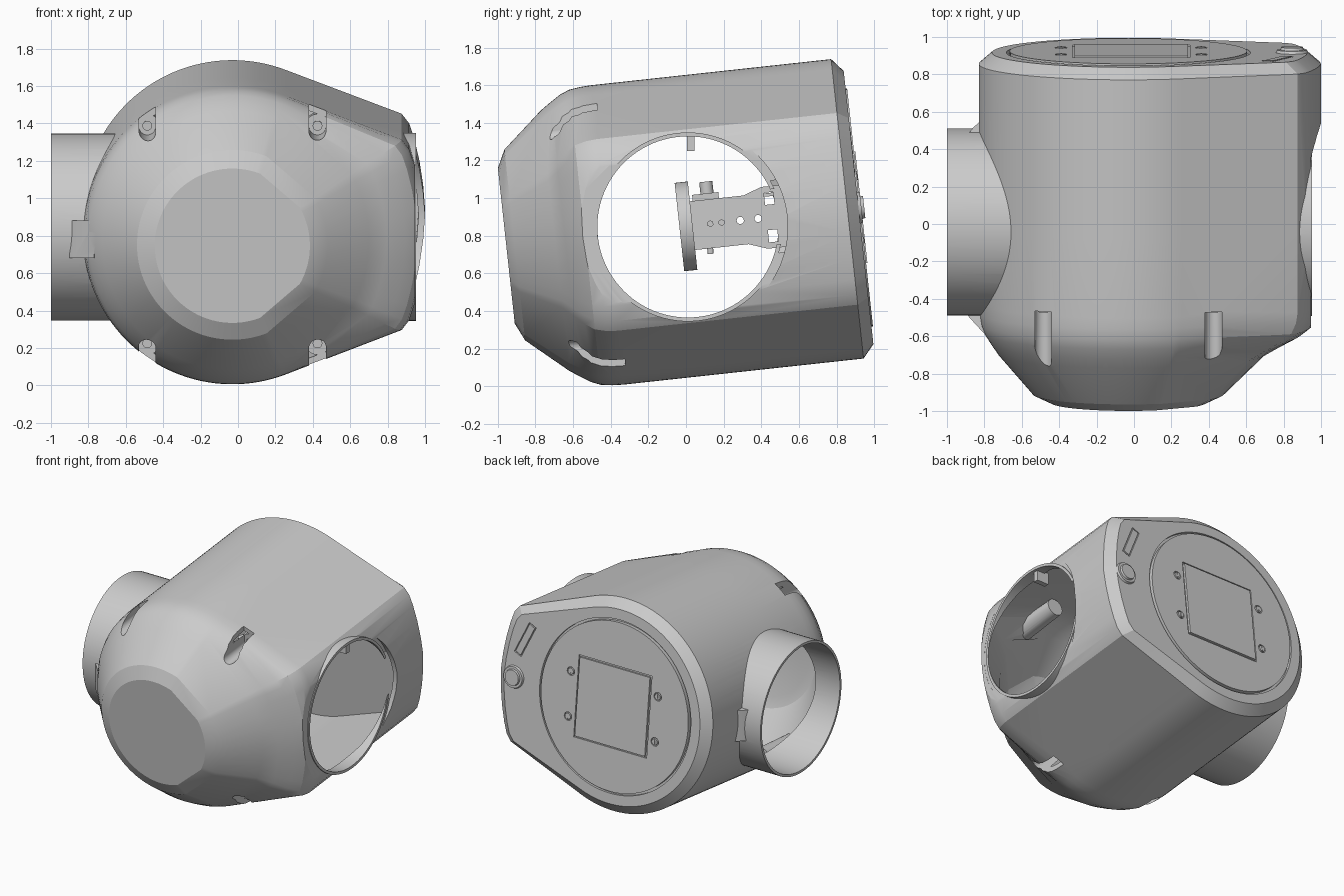
import bpy, bmesh, math
from mathutils import Vector, Matrix

if "Cube" in bpy.data.objects:
    bpy.data.objects.remove(bpy.data.objects["Cube"])

# tilted frame of the housing; world frame for the side ports
TILT = Matrix.Translation((-0.03, 0, 0.85)) @ Matrix.Rotation(math.radians(6.2), 4, 'X')
WORLD = Matrix.Identity(4)


def finish(name, bm, frame):
    bmesh.ops.transform(bm, matrix=frame, verts=bm.verts)
    bmesh.ops.recalc_face_normals(bm, faces=bm.faces)
    if bm.calc_volume(signed=True) < 0:
        bmesh.ops.reverse_faces(bm, faces=bm.faces)
    me = bpy.data.meshes.new(name)
    bm.to_mesh(me)
    bm.free()
    ob = bpy.data.objects.new(name, me)
    bpy.context.collection.objects.link(ob)
    return ob


def cyl(name, a, b, r, r2=None, frame=TILT, seg=32):
    a, b = Vector(a), Vector(b)
    d = b - a
    bm = bmesh.new()
    m = Matrix.Translation((a + b) / 2) @ d.to_track_quat('Z', 'Y').to_matrix().to_4x4()
    bmesh.ops.create_cone(bm, cap_ends=True, segments=seg, radius1=r,
                          radius2=r if r2 is None else r2, depth=d.length, matrix=m)
    return finish(name, bm, frame)


def box(name, c, s, frame=TILT, rot=0):
    bm = bmesh.new()
    m = Matrix.Translation(c) @ Matrix.Rotation(rot, 4, 'Y') @ Matrix.Diagonal((*s, 1))
    bmesh.ops.create_cube(bm, size=1, matrix=m)
    return finish(name, bm, frame)


def prism(name, pts, direction, frame):
    bm = bmesh.new()
    a = [bm.verts.new(p) for p in pts]
    b = [bm.verts.new(Vector(p) + Vector(direction)) for p in pts]
    bm.faces.new(a)
    bm.faces.new(b)
    for i in range(len(a)):
        j = (i + 1) % len(a)
        bm.faces.new((a[i], a[j], b[j], b[i]))
    return finish(name, bm, frame)


def volume(ob):
    bm = bmesh.new()
    bm.from_mesh(ob.data)
    v = bm.calc_volume(signed=True)
    bm.free()
    return v


def boolean(ob, other, op='DIFFERENCE'):
    # try each solver and keep the first result with a sensible volume
    before, saved = volume(ob), ob.data.copy()
    for solver in ('MANIFOLD', 'EXACT'):
        mod = ob.modifiers.new('cut', 'BOOLEAN')
        mod.operation, mod.object, mod.solver = op, other, solver
        bpy.context.view_layer.objects.active = ob
        bpy.ops.object.modifier_apply(modifier=mod.name)
        ratio = volume(ob) / before
        if (op == 'UNION' and 1 < ratio < 2) or (op == 'DIFFERENCE' and .04 < ratio < 1):
            break
        print('boolean retry', ob.name, op, solver, ratio)
        ob.modifiers.clear()
        ob.data = saved.copy()
    bpy.data.objects.remove(other)


def section():
    # round housing with tangent flats running to a bulged right end
    end = [(1.03, 0), (1.02, .13), (1.0, .26), (.972, .38), (.945, .46), (.905, .512)]
    arc = [(.8 * math.cos(a), .8 * math.sin(a))
           for a in (math.radians(69 + i * 222 / 80) for i in range(81))]
    return end + arc + [(x, -z) for x, z in reversed(end[1:])]


def loft(name, d):
    # d is the wall offset: 0 for the outside, positive for the cavity
    pts = section()
    shape = [(-.915, 0), (-.7, .64), (-.645, .77), (-.59, .89), (-.54, .96),
             (-.48, .99), (-.42, 1), (0, 1)]
    rings = [(-.96 + d, [.415 - d / 2] * len(pts))]
    for y, t in shape:
        rs = []
        for x, z in pts:
            R = max(.8, math.hypot(x, z))
            rs.append(.51 + (R - .51) * t ** (1 + (R - .8) * 4) - d)
        rings.append((y + d * .4, rs))
    full = [math.hypot(x, z) - d for x, z in pts]
    if d:
        rings.append((.85, full))
    else:
        rings += [(.862, full), (.922, [r - .07 for r in full])]
    bm = bmesh.new()
    loops = []
    for y, rs in rings:
        loops.append([bm.verts.new((x / math.hypot(x, z) * r, y, z / math.hypot(x, z) * r))
                      for (x, z), r in zip(pts, rs)])
    n = len(pts)
    for a, b in zip(loops, loops[1:]):
        for i in range(n):
            bm.faces.new((a[i], a[(i + 1) % n], b[(i + 1) % n], b[i]))
    bm.faces.new(loops[0])
    bm.faces.new(loops[-1])
    return finish(name, bm, TILT)


corners = [(sx * .455, sz) for sx in (-1, 1) for sz in (-1, 1)]

# housing: outer shape, trimmed at the right port, then the two ports added
body = loft('housing', 0)
boolean(body, cyl('c', (.945, .01, .847), (1.2, .01, .847), .53, frame=WORLD, seg=96))
boolean(body, box('c', (1.046, -.5, .85), (.2, 1.0, 1.6), WORLD))
boolean(body, cyl('c', (-1, .01, .847), (-.4, .01, .847), .5, frame=WORLD, seg=96), 'UNION')
boolean(body, cyl('c', (.6, .01, .847), (.952, .01, .847), .502, frame=WORLD, seg=96), 'UNION')
# gussets where the left port meets the housing
boolean(body, prism('c', [(-.9, -.47, .68), (-.88, -.5, .68), (-.77, -.62, .68), (-.7, -.47, .68)],
                    (0, 0, .2), WORLD), 'UNION')
boolean(body, prism('c', [(-.88, .49, .75), (-.86, .515, .75), (-.8, .57, .75), (-.7, .49, .75)],
                    (0, 0, .24), WORLD), 'UNION')

# cavity, leaving screw posts standing inside
cavity = loft('cavity', .035)
for x, s in corners:
    boolean(cavity, cyl('c', (x, -.95, s * .58), (x, -.3, s * .58), .08, .065))
boolean(body, cavity)
boolean(body, cyl('c', (-1.2, .01, .847), (1.2, .01, .847), .481, frame=WORLD, seg=96))

# screw channels on the outside
for x, s in corners:
    boolean(body, cyl('c', (x, -.95, s * .58), (x, -.40, s * .58), .045))
    boolean(body, box('c', (x, -.675, s * .68), (.0898, .5502, .2)))
    cyl('channel_screw', (x, -.41, s * .585), (x, -.37, s * .585), .026, seg=20)

# back lid in its seat, with panel and screws
boolean(body, cyl('c', (0, .9, 0), (0, 1.1, 0), .652, seg=96))
lid = cyl('back_lid', (0, .88, 0), (0, .93, 0), .635, seg=96)
boolean(lid, box('c', (.015, .935, 0), (.63, .03, .62)))
box('lid_panel', (.015, .925, 0), (.605, .024, .595))
for x in (-.36, .39):
    for z in (-.17, .17):
        boolean(lid, cyl('c', (x, .915, z), (x, 1, z), .032, seg=24))
        cyl('lid_screw', (x, .9, z), (x, .934, z), .024, seg=24)
        box('screw_slot', (x, .934, z), (.008, .006, .034))

# control button and indicator bar on the right of the back
cyl('button_ring', (.875, .91, 0), (.875, .937, 0), .09, .08)
cyl('button', (.875, .93, 0), (.875, .952, 0), .064, .058)
boolean(body, box('c', (.8, .925, .3), (.066, .03, .27), rot=-.43))
box('indicator_bar', (.8, .915, .3), (.05, .018, .25), rot=-.43)

# inner bracket: mounting disc, two perforated arms, knob and bolts
cyl('mount_disc', (0, -.035, 0), (0, .035, 0), .236, seg=64)
outline = [(.03, -.13), (.32, -.13), (.42, -.165), (.86, -.165)]
outline += [(y, -z) for y, z in reversed(outline)]
for x in (-.12, .10):
    arm = prism('bracket_arm', [(x, y, z) for y, z in outline], (.02, 0, 0), TILT)
    for y in (.29, .385):
        boolean(arm, cyl('c', (x - .1, y, 0), (x + .1, y, 0), .019, seg=20))
    for z in (-.1, .1):
        boolean(arm, box('c', (x, .455, z), (.1, .05, .065)))
    s = 1 if x > 0 else -1
    for y in (.13, .19):
        cyl('arm_bolt', (x, y, 0), (x + .01 + s * .03, y, 0), .018, seg=6)
box('bracket_web', (0, .445, .12), (.22, .83, .018))
box('knob_base', (0, .12, .145), (.14, .14, .035))
cyl('knob', (0, .13, .15), (0, .13, .225), .035, seg=24)
cyl('lower_bolt', (0, .115, -.16), (0, .115, -.1), .016, seg=12)

# latch tab hanging inside the right port
box('latch_tab', (.88, .025, 1.295), (.1, .04, .09), WORLD)

# smooth shading with the hard edges kept
for ob in bpy.context.scene.objects:
    ob.select_set(True)
bpy.context.view_layer.objects.active = body
bpy.ops.object.shade_smooth_by_angle(angle=math.radians(20))
